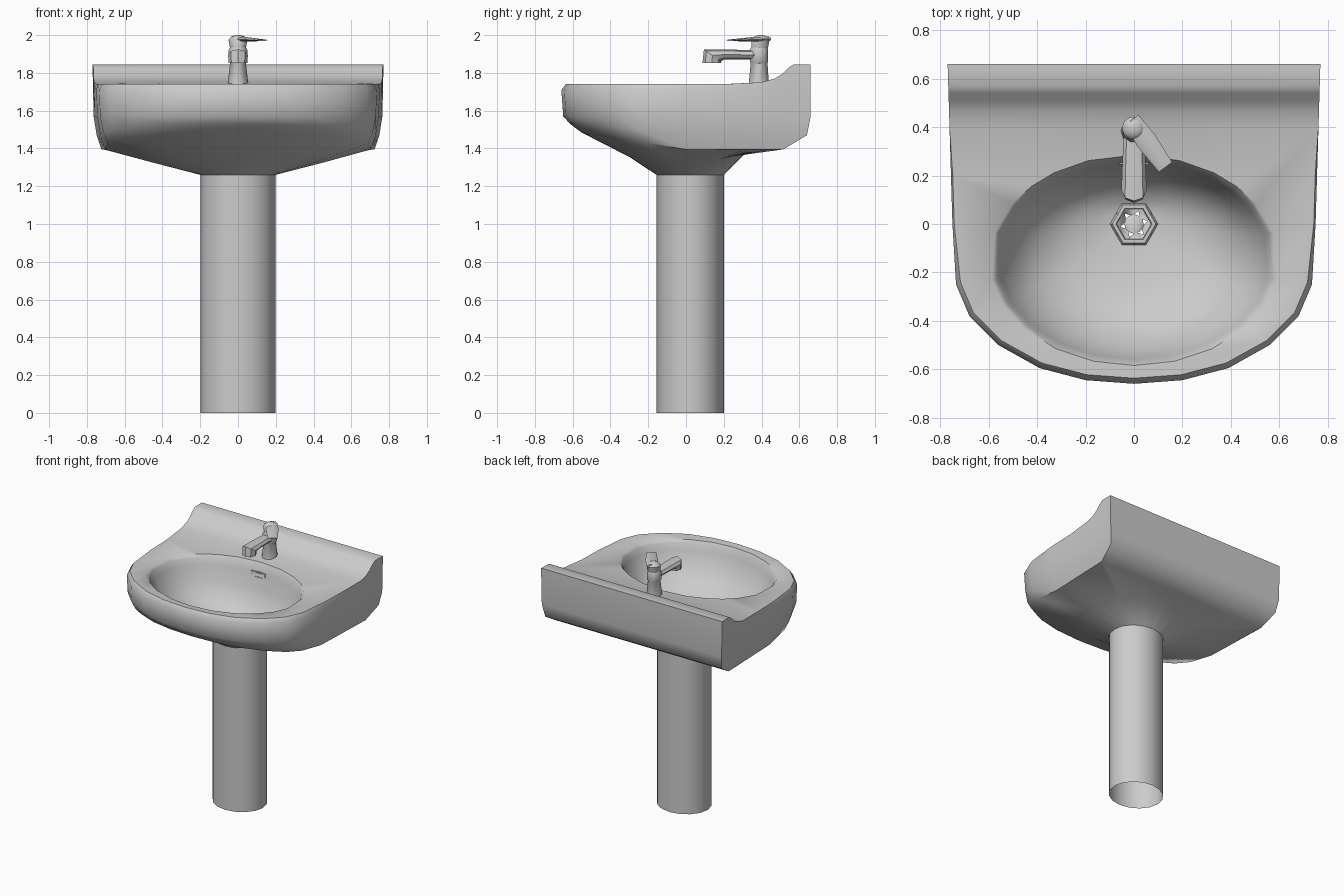
import bpy, bmesh, math
from mathutils import Vector

if "Cube" in bpy.data.objects:
    bpy.data.objects.remove(bpy.data.objects["Cube"])

def finish(name, bm, angle=40):
    bmesh.ops.remove_doubles(bm, verts=bm.verts, dist=0.0008)
    bmesh.ops.recalc_face_normals(bm, faces=bm.faces)
    me = bpy.data.meshes.new(name)
    bm.to_mesh(me)
    bm.free()
    ob = bpy.data.objects.new(name, me)
    bpy.context.collection.objects.link(ob)
    bpy.ops.object.select_all(action='DESELECT')
    ob.select_set(True)
    bpy.context.view_layer.objects.active = ob
    bpy.ops.object.shade_smooth_by_angle(angle=math.radians(angle))
    return ob

def loft(name, rings, caps=True, angle=40):
    bm = bmesh.new()
    rows = [[bm.verts.new(p) for p in r] for r in rings]
    n = len(rows[0])
    for a, b in zip(rows, rows[1:]):
        for i in range(n):
            j = (i + 1) % n
            bm.faces.new((a[i], a[j], b[j], b[i]))
    if caps:
        bm.faces.new(rows[0])
        bm.faces.new(rows[-1])
    return finish(name, bm, angle)

def ring(c, u, v, n=8, turn=0.0):
    c, u, v = Vector(c), Vector(u), Vector(v)
    return [c + u * math.cos(t) + v * math.sin(t)
            for t in (2 * math.pi * i / n + turn for i in range(n))]

def interp(table, t):
    if t <= table[0][0]:
        return table[0][1]
    for (a, p), (b, q) in zip(table, table[1:]):
        if t <= b:
            return p + (q - p) * (t - a) / (b - a)
    return table[-1][1]

# Basin outline (half, mirrored) and height of the deck and upstand along y
def side_x(y):
    return 0.75 + 0.03 * y

LEVELS = [0.40, 0.47, 0.51, 0.54, 0.57, 0.64]
half = [(0, -.66), (.2, -.645), (.39, -.595), (.56, -.5), (.68, -.38), (.735, -.25)]
half += [(side_x(y), y) for y in [0, .2] + LEVELS + [.66]]
half += [(.5, .66), (.25, .66), (0, .66)]
outline = half + [(-x, y) for x, y in half[-2:0:-1]]
DECK = [(.3, 1.74), (.40, 1.75), (.47, 1.77), (.51, 1.795), (.54, 1.825), (.57, 1.845)]

def deck_z(y):
    return interp(DECK, y)

def clamp(x, y, c):
    return (math.copysign(min(abs(x), side_x(c)), x), c) if y > c else (x, y)

def bowl_ring(s, z):
    # ellipse that slides from the bowl centre towards the drain
    cy, pts = -0.15 * min(1, s * 1.1), []
    for x, y in outline:
        x, y = clamp(x, y, 0.40)
        t = math.atan2((y + .15) / .43, x / .59)
        rx, ry = (.59 * s, .43 * s) if s > .2 else (s, s)
        pts.append((rx * math.cos(t), cy * (s > .2) + ry * math.sin(t), z))
    return pts

def deck_ring(c):
    pts = []
    for x, y in outline:
        x, y = clamp(x, y, c)
        k = .975 if y < 0 else .99 if y < .4 else 1
        pts.append((x * k, y * (.965 if y < 0 else 1), deck_z(y)))
    return pts

def outer_ring(sx, front, back, z):
    return [(x * sx, y * (back if y > 0 else front), z(y)) for x, y in outline]

def under_ring(cy, rx, ry, z):
    pts = []
    for x, y in outline:
        t = math.atan2(y / .66, x / .77)
        pts.append((rx * math.cos(t), cy + ry * math.sin(t), z(math.sin(t))))
    return pts

# Basin: bowl, deck with upstand, outer wall and underside in one skin
rings = [bowl_ring(s, z) for s, z in [(.08, 1.365), (.45, 1.385), (.7, 1.45),
         (.87, 1.56), (.95, 1.67), (.98, 1.715), (1.01, 1.735)]]
rings += [deck_ring(c) for c in LEVELS + [.66]]
rings += [
    outer_ring(1, 1, 1, lambda y: deck_z(y) - .03),
    outer_ring(.993, .985, 1, lambda y: 1.57),
    outer_ring(.972, .93, .97, lambda y: interp([(-.66, 1.53), (0, 1.47)], y)),
    outer_ring(.94, .84, .78, lambda y: interp([(-.66, 1.485), (0, 1.395)], y)),
    under_ring(.015, .45, .315, lambda s: 1.325 + (.065 if s > 0 else .03) * s * s),
    under_ring(.022, .198, .178, lambda s: 1.26)]
loft("basin", rings, caps=False, angle=50)

# Pedestal: open tube
loft("pedestal", [ring((0, .022, z), (.198, 0, 0), (0, .178, 0), 16)
                  for z in (0, 1.27)], caps=False)

# Drain: hexagonal collar and pierced strainer
loft("drain_collar", [ring((0, 0, z), (r, 0, 0), (0, r, 0), 6)
     for r, z in [(.1, 1.365), (.09, 1.385), (.075, 1.385), (.07, 1.372)]],
     caps=False)
strainer = loft("drain_strainer", [ring((0, 0, z), (.085, 0, 0), (0, .085, 0), 12)
                                   for z in (1.364, 1.374)])
bm = bmesh.new()
for i in range(6):
    a = math.pi / 3 * i + .2
    p = (.045 * math.cos(a), .045 * math.sin(a))
    rows = [[bm.verts.new(v) for v in ring((*p, z), (.013, 0, 0), (0, .013, 0), 3, a)]
            for z in (1.34, 1.40)]
    for j in range(3):
        k = (j + 1) % 3
        bm.faces.new((rows[0][j], rows[0][k], rows[1][k], rows[1][j]))
    bm.faces.new(rows[0])
    bm.faces.new(rows[1])
cutter = finish("strainer_cutter", bm)
mod = strainer.modifiers.new("holes", 'BOOLEAN')
mod.object, mod.operation, mod.solver = cutter, 'DIFFERENCE', 'EXACT'
bpy.context.view_layer.objects.active = strainer
bpy.ops.object.modifier_apply(modifier=mod.name)
bpy.data.objects.remove(cutter)

# Overflow slot: recessed frame in the back of the bowl
r2 = math.sqrt(2)
loft("overflow_slot", [ring((0, y, 1.65), (w * r2, 0, 0), (0, 0, h * r2), 4, math.pi / 4)
     for y, w, h in [(.275, .06, .022), (.245, .06, .022), (.245, .05, .014),
                     (.262, .05, .014)]])

# Tap: body, spout, cap and lever
def upright(name, rows):
    loft(name, [ring((0, y, z), (rx, 0, 0), (0, ry, 0), 10) for z, y, rx, ry in rows])

upright("tap_body", [(1.73, .385, .056, .057), (1.85, .387, .042, .047),
                     (1.86, .387, .05, .05), (1.92, .387, .05, .05),
                     (1.935, .387, .042, .045)])
loft("tap_spout", [
    ring((0, .39, 1.895), (.042, 0, 0), (0, 0, .025)),
    ring((0, .2, 1.897), (.05, 0, 0), (0, 0, .027)),
    ring((0, .14, 1.893), (.052, 0, 0), (0, -.045, .032)),
    ring((0, .137, 1.852), (.05, 0, 0), (0, -.05, 0))])
upright("tap_cap", [(1.93, .39, .042, .046), (1.975, .395, .05, .05),
                    (1.992, .395, .036, .036), (2.0, .395, .014, .014)])
across = Vector((.8, .6, 0))
loft("tap_lever", [ring(c, across * w, (0, 0, h)) for c, w, h in [
    ((-.01, .43, 1.98), .035, .014), ((.05, .345, 1.977), .044, .012),
    ((.13, .235, 1.973), .034, .004)]])
